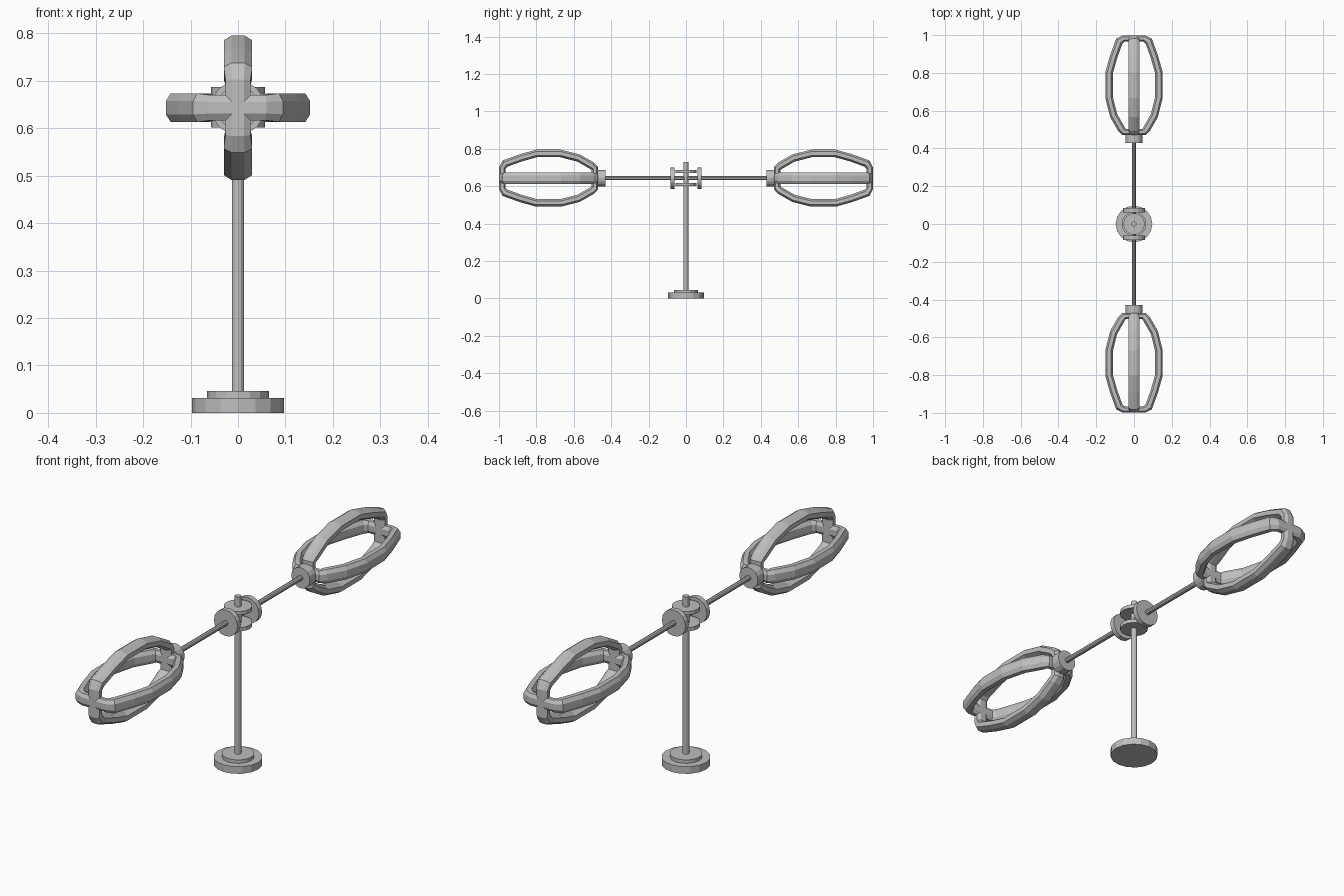
import bpy, bmesh, math
from mathutils import Vector, Matrix

cube = bpy.data.objects.get("Cube")
if cube:
    bpy.data.objects.remove(cube, do_unlink=True)

metal = bpy.data.materials.new("plain grey")
metal.use_nodes = True
GREY = (0.52, 0.52, 0.52, 1)
metal.diffuse_color = GREY
metal.node_tree.nodes["Principled BSDF"].inputs["Base Color"].default_value = GREY

HUB_Z = 0.643


def finish(name, bm):
    bmesh.ops.recalc_face_normals(bm, faces=bm.faces)
    mesh = bpy.data.meshes.new(name)
    bm.to_mesh(mesh)
    bm.free()
    mesh.materials.append(metal)
    obj = bpy.data.objects.new(name, mesh)
    bpy.context.collection.objects.link(obj)
    return obj


def cylinder(name, radius, start, end, sides=16):
    """Flat-sided cylinder between two points."""
    a, b = Vector(start), Vector(end)
    axis = b - a
    turn = axis.to_track_quat('Z', 'Y').to_matrix().to_4x4()
    bm = bmesh.new()
    bmesh.ops.create_cone(bm, cap_ends=True, segments=sides, radius1=radius,
                          radius2=radius, depth=axis.length,
                          matrix=Matrix.Translation((a + b) / 2) @ turn)
    return finish(name, bm)


# Half of the oval centre line: distance from the axis, position along the arm
HALF = [(0.055, 0.982), (0.078, 0.968), (0.108, 0.885), (0.132, 0.80),
        (0.132, 0.67), (0.108, 0.575), (0.068, 0.505), (0.052, 0.487)]
# Tube section: in-plane thickness, width across the plane
SECTION = [(0.020, 0.014), (0.010, 0.030), (-0.010, 0.030), (-0.020, 0.014),
           (-0.020, -0.014), (-0.010, -0.030), (0.010, -0.030), (0.020, -0.014)]


def oval_ring(name, side, upright):
    """Sweep the tube section round the closed oval with mitred corners."""
    path = [Vector(p) for p in HALF] + [Vector((-r, y)) for r, y in reversed(HALF)]
    bm = bmesh.new()
    loops = []
    for i, p in enumerate(path):
        d1 = (p - path[i - 1]).normalized()
        d2 = (path[(i + 1) % len(path)] - p).normalized()
        n1, n2 = Vector((-d1.y, d1.x)), Vector((-d2.y, d2.x))
        out = (n1 + n2).normalized()
        out /= max(out.dot(n1), 0.6)
        end = abs(p.x) < 0.06            # slimmer where the rings cross
        loop = []
        for t, w in SECTION:
            q = p + out * t * (0.85 if end else 1)
            w *= 0.88 if end else 1
            co = (w, side * q.y, HUB_Z + q.x) if upright else (q.x, side * q.y, HUB_Z + w)
            loop.append(bm.verts.new(co))
        loops.append(loop)
    n = len(SECTION)
    for i, a in enumerate(loops):
        b = loops[(i + 1) % len(loops)]
        for j in range(n):
            k = (j + 1) % n
            bm.faces.new((a[j], a[k], b[k], b[j]))
    return finish(name, bm)


# Stand
cylinder("base_plate", 0.097, (0, 0, 0), (0, 0, 0.031))
cylinder("base_step", 0.065, (0, 0, 0.03), (0, 0, 0.046))
cylinder("pole", 0.013, (0, 0, 0.04), (0, 0, 0.73), 12)

# Horizontal hub discs around the pole
for name, z in (("lower_hub_disc", 0.601), ("upper_hub_disc", 0.671)):
    cylinder(name, 0.057, (0, 0, z), (0, 0, z + 0.016))

# Two opposite arms, each with a hub flange, rod, collar and crossed ovals
for label, s in (("front", -1), ("back", 1)):
    cylinder(label + "_hub_flange", 0.057, (0, s * 0.062, HUB_Z), (0, s * 0.084, HUB_Z))
    cylinder(label + "_arm_rod", 0.011, (0, 0, HUB_Z), (0, s * 0.44, HUB_Z), 10)
    cylinder(label + "_collar", 0.045, (0, s * 0.43, HUB_Z), (0, s * 0.474, HUB_Z))
    oval_ring(label + "_upright_oval", s, True)
    oval_ring(label + "_flat_oval", s, False)
